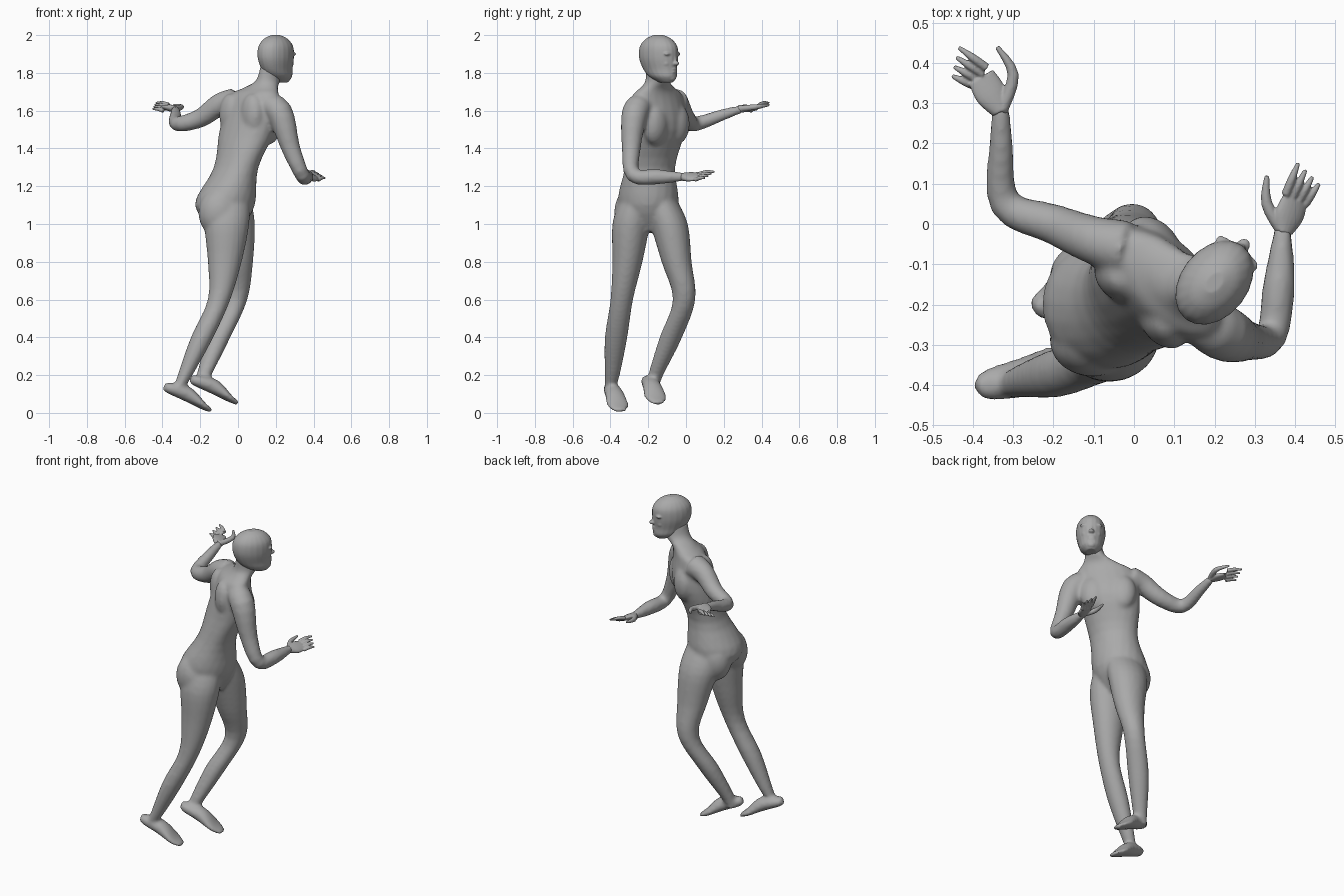
import bpy, bmesh, math
from mathutils import Vector, Matrix

if "Cube" in bpy.data.objects:
    bpy.data.objects.remove(bpy.data.objects["Cube"])

SIDES = 20
STEPS = 4
UP = Vector((0, 0, 1))

skin = bpy.data.materials.new("plain_grey")
skin.use_nodes = True
grey = (.4, .4, .4, 1)
skin.diffuse_color = grey
skin.node_tree.nodes["Principled BSDF"].inputs["Base Color"].default_value = grey


def smooth_rows(rows):
    """Refine key sections with a curve that passes through all of them."""
    keys = [Vector(row) for row in rows]
    keys = [keys[0], *keys, keys[-1]]
    result = []
    for before, start, end, after in zip(keys, keys[1:], keys[2:], keys[3:]):
        for step in range(STEPS):
            t = step / STEPS
            bend = (before * -1 + start * 3 - end * 3 + after) * t ** 3
            bend += (before * 2 - start * 5 + end * 4 - after) * t ** 2
            result.append(start + (bend + (end - before) * t) / 2)
    return result + [keys[-1]]


def loft(bm, rings):
    """Closed tube through rings of (centre, side vector, depth vector)."""
    loops = []
    for centre, side, depth in rings:
        angles = [math.tau * i / SIDES for i in range(SIDES)]
        loops.append([bm.verts.new(centre + side * math.cos(a) + depth * math.sin(a)) for a in angles])
    faces = [bm.faces.new(loops[0]), bm.faces.new(loops[-1])]
    for low, high in zip(loops, loops[1:]):
        for i in range(SIDES):
            faces.append(bm.faces.new((low[i - 1], low[i], high[i], high[i - 1])))
    bmesh.ops.recalc_face_normals(bm, faces=faces)


def heading(degrees):
    return Matrix.Rotation(math.radians(degrees), 3, "Z")


def straight(height):
    return heading(0)


def twisted(height):
    """The hips face one way and the shoulders another."""
    share = min(max((height - 1) / .45, .2), 1)
    return heading(45 * share)


def gazing(height):
    return heading(52)


def level_loft(bm, rows, turn):
    """Stacked level ellipses: x, y, z, half width, half depth."""
    rings = []
    for row in smooth_rows(rows):
        facing = turn(row[2])
        rings.append((row.to_3d(), facing @ Vector((0, row[3], 0)), facing @ Vector((row[4], 0, 0))))
    loft(bm, rings)


def limb(bm, rows, roll=0):
    """Ellipses square to a path: x, y, z, half width, optional half height."""
    rows = smooth_rows(rows)
    points = [row.to_3d() for row in rows]
    behind = [points[0], *points]
    ahead = [*points[1:], points[-1]]
    rings = []
    for row, point, back, front in zip(rows, points, behind, ahead):
        along = (front - back).normalized()
        side = Matrix.Rotation(roll, 3, along) @ along.cross(UP).normalized()
        rings.append((point, side * row[3], side.cross(along) * row[-1]))
    loft(bm, rings)


def blob(bm, centre, size, facing):
    """Ellipsoid with depth, width and height, turned about the vertical."""
    place = Matrix.Translation(centre) @ facing.to_4x4() @ Matrix.Diagonal((*size, 1))
    bmesh.ops.create_uvsphere(bm, u_segments=24, v_segments=16, radius=1, matrix=place)


def finish(name, bm, voxel, passes):
    """Fuse overlapping volumes into one smooth skin."""
    mesh = bpy.data.meshes.new(name)
    bm.to_mesh(mesh)
    bm.free()
    mesh.materials.append(skin)
    obj = bpy.data.objects.new(name, mesh)
    bpy.context.collection.objects.link(obj)
    fuse = obj.modifiers.new("fuse", "REMESH")
    fuse.mode = "VOXEL"
    fuse.voxel_size = voxel
    fuse.use_smooth_shade = True
    relax = obj.modifiers.new("relax", "SMOOTH")
    relax.factor = .5
    relax.iterations = passes


# Torso from crotch to neck
body = bmesh.new()
level_loft(body, [
    (-.05, -.19, .96, .08, .06), (-.07, -.2, 1.1, .16, .16), (-.01, -.19, 1.3, .14, .11),
    (.05, -.15, 1.5, .17, .12), (.08, -.15, 1.67, .17, .09), (.12, -.15, 1.72, .11, .07),
    (.16, -.15, 1.76, .06, .07), (.18, -.15, 1.84, .05, .07)], twisted)

# Chest, shoulder blades and seat
shoulders = heading(45)
for side in (-.08, .08):
    ribs = Vector((.06, -.15, 1.53))
    blob(body, ribs + shoulders @ Vector((.06, side, 0)), (.06, .08, .11), shoulders)
    blob(body, ribs + shoulders @ Vector((-.06, side, .05)), (.05, .07, .11), shoulders)
    blob(body, Vector((-.1, -.21 + side, 1.06)), (.11, .09, .13), straight(0))

# Legs share their girth: height, half width, half depth
girth = [(.14, .03, .03), (.2, .04, .04), (.4, .06, .06), (.6, .06, .06),
         (.8, .08, .09), (1, .1, .12), (1.13, .09, .12)]
right_path = [(-.31, -.4), (-.28, -.39), (-.19, -.37), (-.1, -.34), (-.07, -.31), (-.06, -.29), (-.06, -.26)]
left_path = [(-.2, -.17), (-.18, -.16), (-.1, -.08), (-.01, -.01), (-.01, -.05), (-.03, -.09), (-.05, -.14)]
for path in (right_path, left_path):
    level_loft(body, [(*spot, *size) for spot, size in zip(path, girth)], straight)

# Feet share one shape, toes pointing down
sole = [(-.39, -.41, .14, .02, .02), (-.36, -.4, .13, .04, .03), (-.27, -.38, .1, .05, .04),
        (-.19, -.36, .04, .06, .02), (-.14, -.35, .01, .03, .01)]
for shift in (Vector((0, 0, 0, 0, 0)), Vector((.14, .2, .04, 0, 0))):
    limb(body, [Vector(row) + shift for row in sole])

# Arms
limb(body, [(-.02, -.06, 1.65, .07), (-.1, -.04, 1.63, .06), (-.2, 0, 1.56, .05),
            (-.32, .05, 1.53, .04), (-.33, .2, 1.58, .03), (-.33, .3, 1.61, .02)])
limb(body, [(.14, -.22, 1.64, .06), (.22, -.27, 1.59, .07), (.28, -.29, 1.4, .05),
            (.34, -.28, 1.26, .04), (.36, -.15, 1.25, .04), (.37, 0, 1.25, .02)])
finish("body", body, .011, 6)

# Head from chin to crown, with features placed along the way it faces
head = bmesh.new()


def on_head(forward, side, height):
    return Vector((.2, -.145, height)) + gazing(height) @ Vector((forward, side, 0))


def feature(forward, side, height, size):
    blob(head, on_head(forward, side, height), size, gazing(height))


profile = [(.05, 1.75, .03, .04), (.03, 1.78, .06, .08), (.01, 1.82, .07, .1), (0, 1.88, .083, .115),
           (0, 1.94, .08, .11), (0, 1.98, .055, .075), (0, 2, .02, .03)]
level_loft(head, [(*on_head(f, 0, z), w, d) for f, z, w, d in profile], gazing)

# Nose bridge, nose tip, chin and lips
feature(.105, 0, 1.865, (.015, .01, .03))
feature(.115, 0, 1.85, (.02, .017, .012))
feature(.09, 0, 1.775, (.02, .025, .02))
for height in (1.805, 1.82):
    feature(.1, 0, height, (.015, .025, .008))

# Brows and cheeks
for side in (-.035, .035):
    feature(.092, side, 1.9, (.015, .03, .01))
    feature(.078, side, 1.85, (.02, .02, .02))
finish("head", head, .005, 4)


def hand(name, wrist, knuckles, thumb, aim, order, roll):
    """Flat palm, bent thumb and four tapering fingers fanned about the aim."""
    bm = bmesh.new()
    wrist, knuckles = Vector(wrist), Vector(knuckles)
    limb(bm, [(*wrist, .024, .02), (*wrist.lerp(knuckles, .5), .04, .018), (*knuckles, .036, .012)], roll)
    joints = [wrist, *thumb]
    limb(bm, [(*joint, radius) for joint, radius in zip(joints, (.016, .014, .006))])
    across = heading(aim) @ Vector((0, order, -.6))
    for i in range(4):
        offset = i - 1.5
        base = knuckles + across * offset * .018
        reach = heading(aim + order * offset * 4) @ Vector((.075 - .007 * offset, 0, .01))
        middle = base + reach / 2 + UP * .005
        limb(bm, [(*base, .011), (*middle, .01), (*(base + reach), .005)])
    finish(name, bm, .0035, 2)


# Hands
hand("left_hand", (-.33, .28, 1.61), (-.38, .365, 1.615),
     [(-.3, .37, 1.62), (-.34, .44, 1.63)], 150, 1, .2)
hand("right_hand", (.37, -.02, 1.25), (.4, .06, 1.25),
     [(.33, .05, 1.26), (.33, .12, 1.27)], 62, -1, .5)
